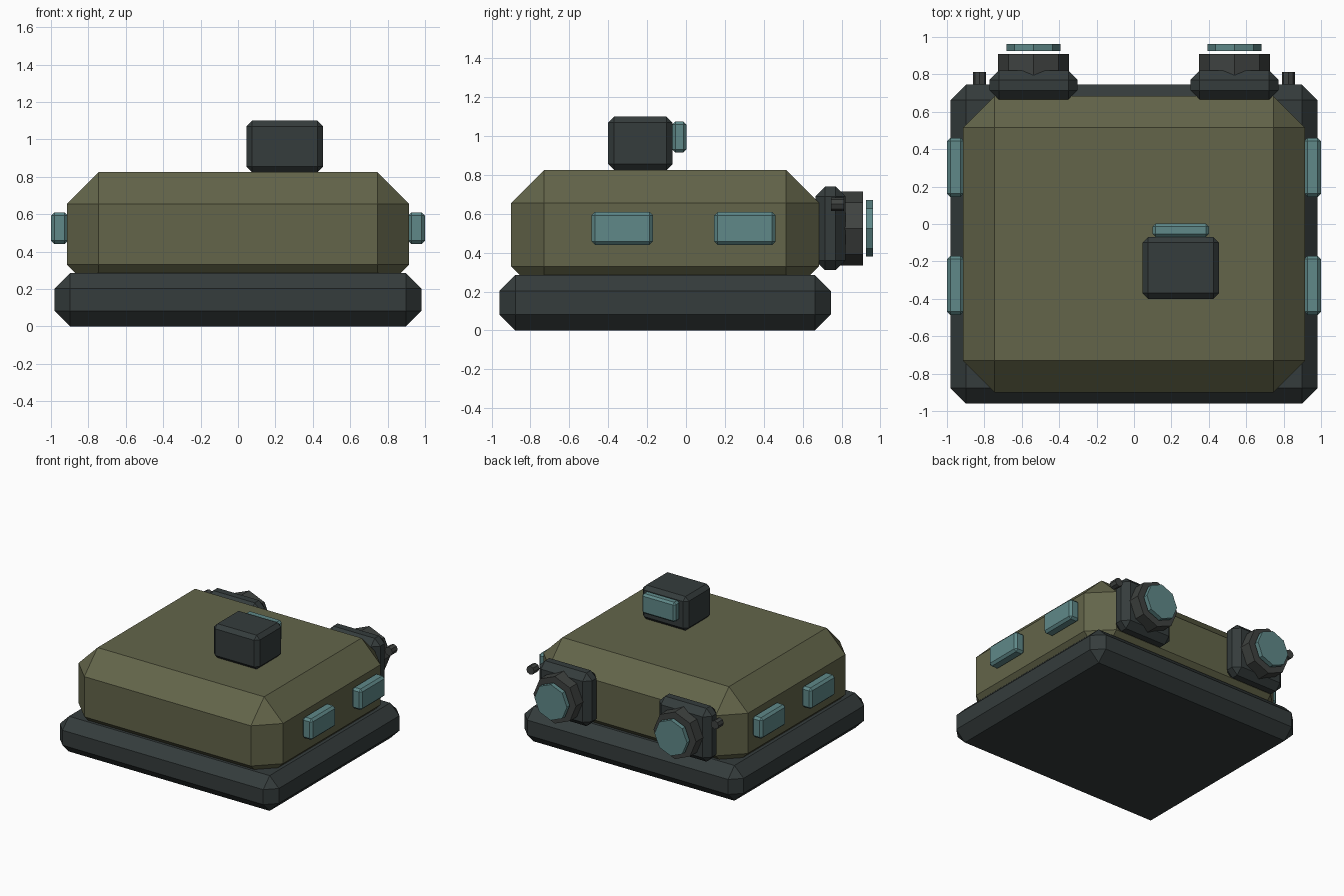
import bpy, bmesh
from math import pi
from mathutils import Matrix, Vector

if "Cube" in bpy.data.objects:
    bpy.data.objects.remove(bpy.data.objects["Cube"])


def material(name, rgb):
    m = bpy.data.materials.new(name)
    m.diffuse_color = (*rgb, 1)
    m.use_nodes = True
    m.node_tree.nodes["Principled BSDF"].inputs["Base Color"].default_value = m.diffuse_color
    return m


DARK = material("dark_rubber", (0.035, 0.045, 0.045))
OLIVE = material("olive_paint", (0.125, 0.13, 0.068))
GLASS = material("teal_glass", (0.115, 0.25, 0.25))
METAL = material("dark_metal", (0.05, 0.055, 0.052))


def finish(name, bm, mat):
    bmesh.ops.recalc_face_normals(bm, faces=bm.faces)
    me = bpy.data.meshes.new(name)
    bm.to_mesh(me)
    bm.free()
    me.materials.append(mat)
    ob = bpy.data.objects.new(name, me)
    bpy.context.collection.objects.link(ob)
    return ob


def box(name, xs, ys, zs, bevel, mat):
    """Chamfered box from its extents on each axis."""
    lo, hi = Vector((min(xs), ys[0], zs[0])), Vector((max(xs), ys[1], zs[1]))
    bm = bmesh.new()
    bmesh.ops.create_cube(bm, size=1, matrix=Matrix.Translation((lo + hi) / 2)
                          @ Matrix.Diagonal((*(hi - lo), 1)))
    bmesh.ops.bevel(bm, geom=bm.edges[:], offset=bevel, segments=1,
                    affect='EDGES', profile=0.5)
    return finish(name, bm, mat)


def drum(name, x, z, r, ys, mat):
    """Eight-sided cylinder lying along y."""
    bm = bmesh.new()
    bmesh.ops.create_cone(bm, cap_ends=True, segments=8, radius1=r, radius2=r,
                          depth=ys[1] - ys[0],
                          matrix=Matrix.Translation((x, sum(ys) / 2, z))
                          @ Matrix.Rotation(pi / 2, 4, 'X'))
    return finish(name, bm, mat)


# Base skirt and hull
box("base_skirt", (-0.98, 0.98), (-0.96, 0.745), (0, 0.285), 0.082, DARK)
box("hull", (-0.915, 0.915), (-0.9, 0.685), (0.16, 0.825), 0.17, OLIVE)

# Roof sight with its window
box("roof_sight", (0.045, 0.455), (-0.4, -0.07), (0.825, 1.1), 0.03, DARK)
box("sight_window", (0.1, 0.4), (-0.07, 0.002), (0.915, 1.075), 0.016, GLASS)

for side, s in (("left", -1), ("right", 1)):
    # Side windows
    for i, y in enumerate((-0.328, 0.303)):
        box(f"{side}_window_{i + 1}", (s * 0.91, s * 1.0), (y - 0.158, y + 0.158),
            (0.44, 0.61), 0.018, GLASS)
    # Rear lamp: mount, housing, lens and side stud
    x = s * 0.537
    box(f"{side}_lamp_mount", (x - 0.236, x + 0.236), (0.665, 0.82),
        (0.31, 0.74), 0.05, DARK)
    drum(f"{side}_lamp_housing", x, 0.525, 0.19, (0.74, 0.91), METAL)
    drum(f"{side}_lamp_lens", x, 0.525, 0.145, (0.925, 0.962), GLASS)
    drum(f"{side}_lamp_stud", s * 0.825, 0.65, 0.035, (0.745, 0.812), METAL)
